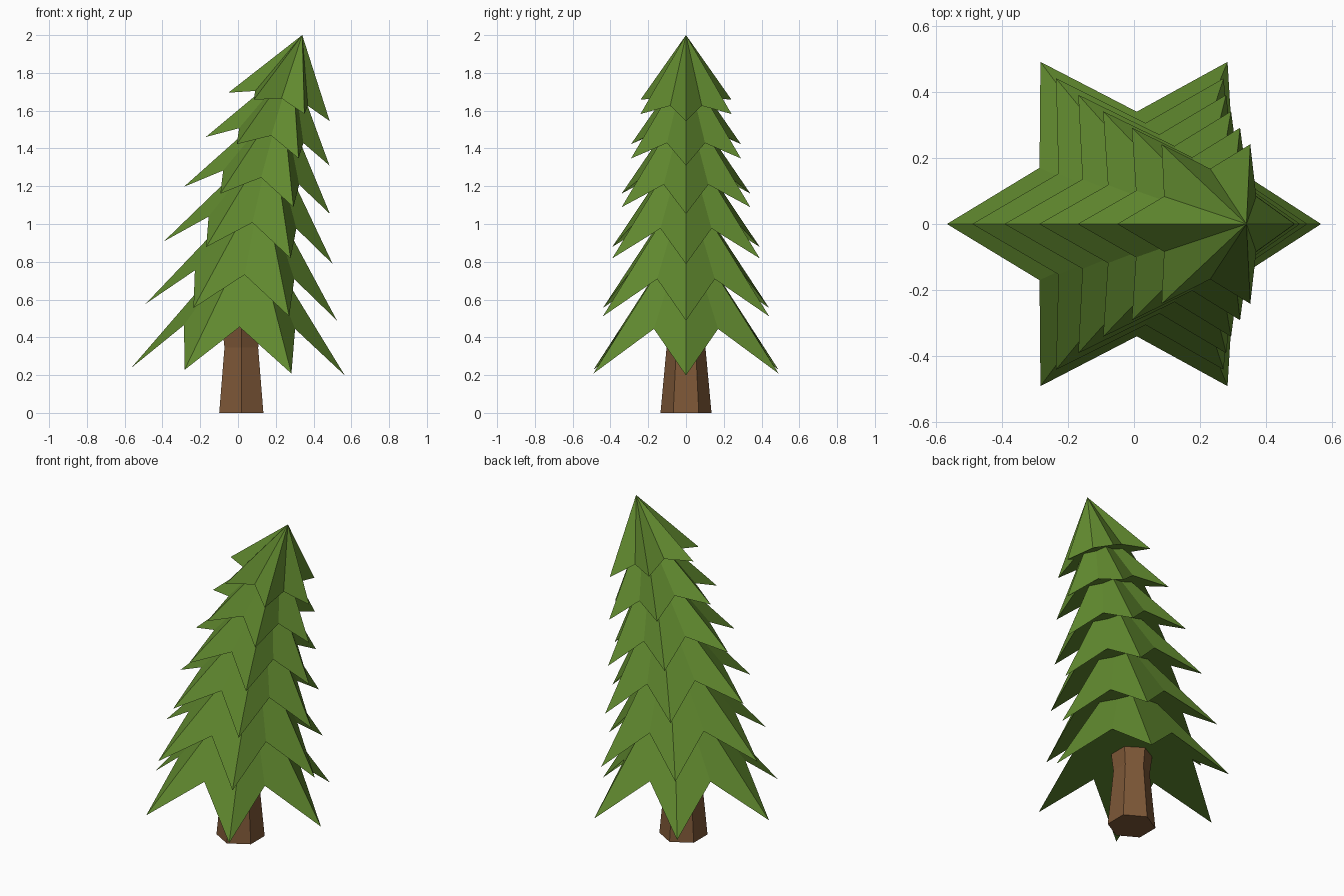
import bpy, bmesh, math
from mathutils import Vector, Matrix

if "Cube" in bpy.data.objects:
    bpy.data.objects.remove(bpy.data.objects["Cube"])


def material(name, color):
    m = bpy.data.materials.new(name)
    m.diffuse_color = (*color, 1)
    m.use_nodes = True
    m.node_tree.nodes["Principled BSDF"].inputs["Base Color"].default_value = m.diffuse_color
    return m


green = material("needle green", (0.118, 0.25, 0.028))
brown = material("bark brown", (0.205, 0.095, 0.038))


def finish(name, bm, mat):
    me = bpy.data.meshes.new(name)
    bm.to_mesh(me)
    bm.free()
    me.materials.append(mat)
    ob = bpy.data.objects.new(name, me)
    bpy.context.collection.objects.link(ob)


def bend(z):
    """Sideways position of the bent tree axis at a height."""
    return 0.085 * z * z


def tier(name, x, z, tilt, radius, height, lift):
    """Six-pointed star cone with drooping tips, tilted towards +x."""
    bm = bmesh.new()
    frame = Matrix.Translation((x, 0, z)) @ Matrix.Rotation(math.radians(tilt), 4, 'Y')
    top = z + height * math.cos(math.radians(tilt))
    apex = bm.verts.new((bend(top), 0, top))
    rim = []
    for i in range(12):
        a = math.radians(30 * i)
        r, h = (0.6 * radius, lift) if i % 2 else (radius, 0)
        rim.append(bm.verts.new(frame @ Vector((r * math.cos(a), r * math.sin(a), h))))
    for i in range(12):
        bm.faces.new((rim[i], rim[(i + 1) % 12], apex))
    bm.faces.new(rim[::-1])  # underside as one face
    finish(name, bm, green)


# Branch tiers, bottom to top: centre x, centre z, tilt
tiers = [(0.0, 0.218, 2), (0.0175, 0.533, 5), (0.055, 0.848, 7.7),
         (0.10, 1.125, 10.5), (0.157, 1.385, 13), (0.2175, 1.62, 15.7)]
for i, (x, z, tilt) in enumerate(tiers):
    tier(f"branch_tier_{i + 1}", x, z, tilt, 0.566 - 0.0575 * i,
         0.77 - 0.075 * i, 0.237 - 0.038 * i)

# Trunk: six-sided, tapering then flaring slightly under the branches
bm = bmesh.new()
rings = []
for z, r in [(0, 0.135), (0.345, 0.103), (0.47, 0.118)]:
    rings.append([bm.verts.new((0.0175 + r * math.cos(math.radians(30 + 60 * k)),
                                r * math.sin(math.radians(30 + 60 * k)), z))
                  for k in range(6)])
for lo, hi in zip(rings, rings[1:]):
    for k in range(6):
        j = (k + 1) % 6
        bm.faces.new((lo[k], lo[j], hi[j], hi[k]))
bm.faces.new(rings[0][::-1])
bm.faces.new(rings[-1])
finish("trunk", bm, brown)
